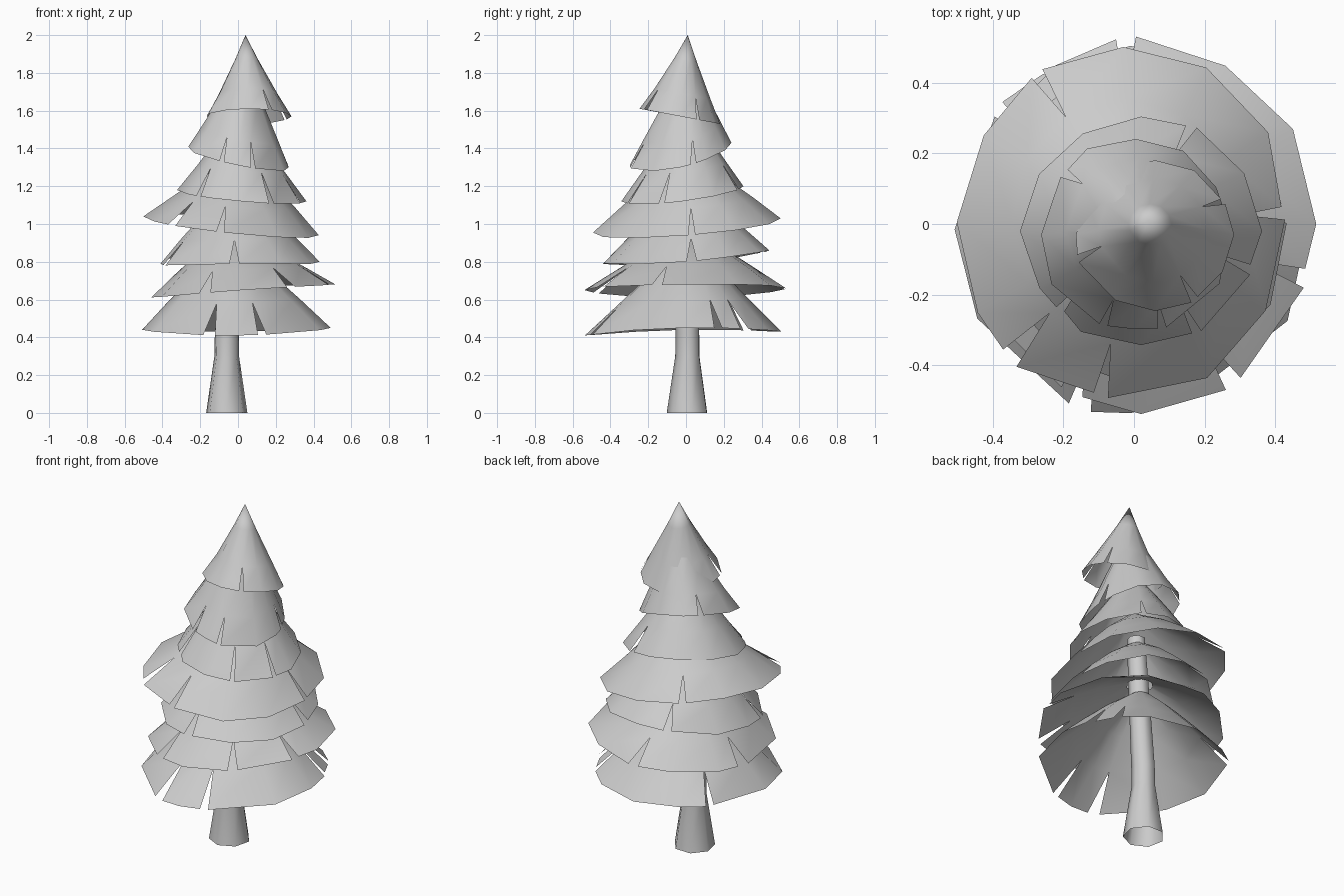
import bpy, bmesh, math, random

if "Cube" in bpy.data.objects:
    bpy.data.objects.remove(bpy.data.objects["Cube"])

random.seed(4)


def axis(z):
    # leaning centre line of the tree
    t = max(0.0, (z - 0.4) / 1.6)
    return -0.06 + 0.1 * t, 0.015 - 0.005 * t


def finish(name, bm, angle):
    me = bpy.data.meshes.new(name)
    bm.to_mesh(me)
    bm.free()
    ob = bpy.data.objects.new(name, me)
    bpy.context.collection.objects.link(ob)
    bpy.ops.object.select_all(action='DESELECT')
    ob.select_set(True)
    bpy.context.view_layer.objects.active = ob
    bpy.ops.object.shade_smooth_by_angle(angle=math.radians(angle))


def trunk():
    # open tapered tube
    bm = bmesh.new()
    n, rings = 7, []
    for z, r in [(0, .112), (.3, .067), (.42, .066), (1.0, .055), (1.2, .05)]:
        cx, cy = axis(z)
        rings.append([bm.verts.new((cx + r * math.cos(2 * math.pi * i / n + .2),
                                    cy - .005 + r * math.sin(2 * math.pi * i / n + .2), z))
                      for i in range(n)])
    for a, b in zip(rings, rings[1:]):
        for i in range(n):
            bm.faces.new((a[i], a[(i + 1) % n], b[(i + 1) % n], b[i]))
    finish("trunk", bm, 65)


def skirt(name, top_z, top_r, bulge, cut, right, back, left, front, slits):
    # each direction is (rim coordinate, rim height); slits are angles in degrees
    cx, cy = (right[0] + left[0]) / 2, (back[0] + front[0]) / 2
    rx, ry = (right[0] - left[0]) / 2, (back[0] - front[0]) / 2
    zx, zy = (right[1] + left[1]) / 2, (back[1] + front[1]) / 2
    tx, ty = axis(top_z)

    def point(deg, t, k=1.0):
        a = math.radians(deg)
        c, s = math.cos(a), math.sin(a)
        zr = zx * c * c + zy * s * s + (right[1] - left[1]) / 2 * c + (back[1] - front[1]) / 2 * s
        f = t ** bulge
        x = (tx + top_r * c) * (1 - f) + (cx + rx * k * c) * f
        y = (ty + top_r * s) * (1 - f) + (cy + ry * k * s) * f
        return x, y, top_z + (zr - top_z) * t

    near = lambda a, b: abs((a - b + 180) % 360 - 180)
    base = [a for a in range(0, 360, 30) if all(near(a, s) > 14 for s in slits)]
    bm = bmesh.new()
    cols = []
    for a in sorted(base + slits):
        k = random.uniform(.99, 1.04)
        inner = [bm.verts.new(point(a, t)) for t in (0, .3, cut)]
        if a in slits:   # V-shaped cut: two rim corners share one inner point
            w = random.uniform(2, 4)
            rim = [bm.verts.new(point(a - w, 1, k)),
                   bm.verts.new(point(a + w, 1, k * random.uniform(.97, 1.02)))]
        else:
            rim = [bm.verts.new(point(a, 1, k))] * 2
        cols.append((inner, rim))
    for i, (p, pr) in enumerate(cols):
        q, qr = cols[(i + 1) % len(cols)]
        for j in (0, 1):
            bm.faces.new((p[j + 1], q[j + 1], q[j], p[j]))
        bm.faces.new((pr[1], qr[0], q[2], p[2]))
    if top_r < .01:
        bmesh.ops.remove_doubles(bm, verts=bm.verts[:], dist=.004)
    finish(name, bm, 50)


trunk()
# foliage tiers from bottom to top
tiers = [
    (.85, .06, .90, .62, (.49, .45), (.49, .43), (-.51, .44), (-.52, .41), [22, 40, 138, 254, 286]),
    (.92, .07, .80, .60, (.50, .68), (.52, .66), (-.46, .61), (-.52, .65), [95, 168, 246, 302, 343]),
    (1.15, .06, .86, .65, (.43, .80), (.44, .86), (-.41, .79), (-.44, .79), [4, 114, 200, 266]),
    (1.32, .06, .86, .62, (.43, .94), (.50, 1.03), (-.49, 1.04), (-.49, .95), [3, 122, 228, 262]),
    (1.54, .05, .95, .62, (.35, 1.12), (.30, 1.20), (-.31, 1.18), (-.34, 1.12), [65, 225, 298, 340]),
    (1.82, .03, 1.0, .74, (.27, 1.30), (.24, 1.43), (-.26, 1.41), (-.30, 1.31), [15, 140, 250, 286]),
    (2.00, .001, 1.08, .72, (.28, 1.57), (.18, 1.53), (-.16, 1.57), (-.24, 1.61), [27, 150, 198, 300]),
]
for i, t in enumerate(tiers):
    skirt("foliage_tier_%d" % (i + 1), *t)
